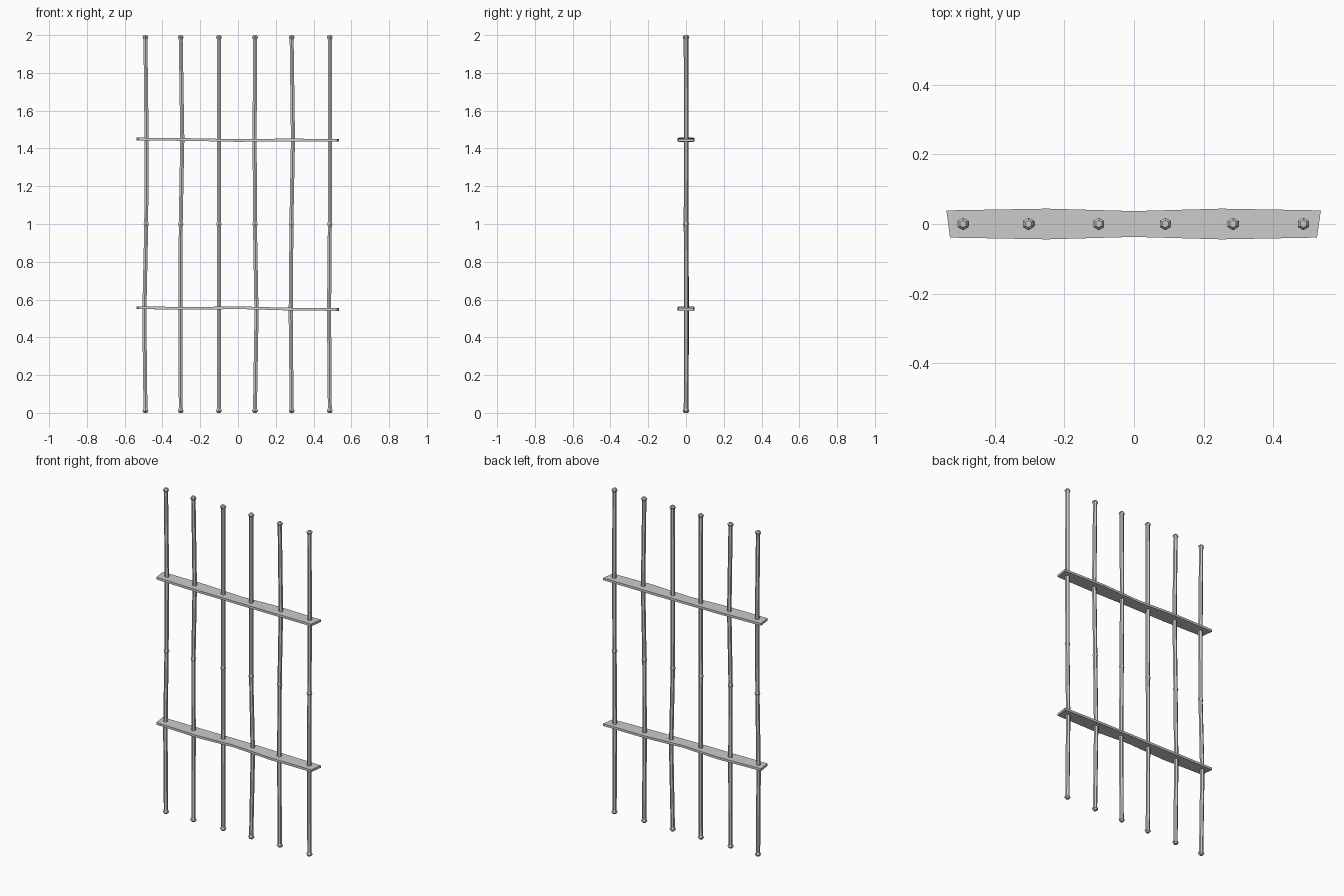
import bpy, bmesh, math

if "Cube" in bpy.data.objects:
    bpy.data.objects.remove(bpy.data.objects["Cube"])


def make_object(name, bm):
    bmesh.ops.recalc_face_normals(bm, faces=bm.faces)
    mesh = bpy.data.meshes.new(name)
    bm.to_mesh(mesh)
    bm.free()
    obj = bpy.data.objects.new(name, mesh)
    bpy.context.collection.objects.link(obj)
    return obj


def loft(name, rings):
    """Skin a list of equal-length point rings and cap both ends."""
    bm = bmesh.new()
    loops = [[bm.verts.new(p) for p in ring] for ring in rings]
    n = len(loops[0])
    for a, b in zip(loops, loops[1:]):
        for i in range(n):
            j = (i + 1) % n
            bm.faces.new((a[i], a[j], b[j], b[i]))
    bm.faces.new(loops[0])
    bm.faces.new(loops[-1])
    return make_object(name, bm)


def hexagon(x, y, z, r):
    return [(x + r * math.cos(math.radians(60 * i + 30)),
             y + r * math.sin(math.radians(60 * i + 30)), z) for i in range(6)]


# Upright bars: x at the ends, the lower bend, the middle and the upper bend, y of lower bend
bars = [
    (-0.490, -0.496, -0.486, -0.484, 0.003),
    (-0.303, -0.305, -0.303, -0.295, 0.004),
    (-0.101, -0.101, -0.101, -0.101, 0.002),
    (0.090, 0.098, 0.090, 0.088, 0.004),
    (0.284, 0.279, 0.283, 0.291, 0.003),
    (0.486, 0.482, 0.486, 0.487, 0.002),
]
for k, (end, low, mid, high, y) in enumerate(bars):
    profile = [
        (end, 0, 0.0, 0.010), (end, 0, 0.010, 0.018), (end, 0, 0.024, 0.012),
        (low, y, 0.52, 0.0125),
        (mid, 0, 0.988, 0.012), (mid, 0, 1.0, 0.016), (mid, 0, 1.012, 0.012),
        (high, 0.001, 1.45, 0.0125),
        (end, 0, 1.976, 0.012), (end, 0, 1.990, 0.018), (end, 0, 2.0, 0.010),
    ]
    loft(f"upright_bar_{k + 1}", [hexagon(*p) for p in profile])

# Flat cross rails: (front x, back x, half depth) stations with hand-forged waviness
stations = [(-0.528, -0.538, 0.039), (-0.25, -0.25, 0.044), (0, 0, 0.037),
            (0.25, 0.25, 0.044), (0.525, 0.536, 0.039)]
rails = {
    "lower_rail": (0.557, 0.553, 0.557, 0.550, 0.547),
    "upper_rail": (1.450, 1.447, 1.442, 1.445, 1.443),
}
for name, heights in rails.items():
    rings = []
    for (xf, xb, d), z in zip(stations, heights):
        t = 0.007
        rings.append([(xf, -d, z - t), (xb, d, z - t), (xb, d, z + t), (xf, -d, z + t)])
    loft(name, rings)
